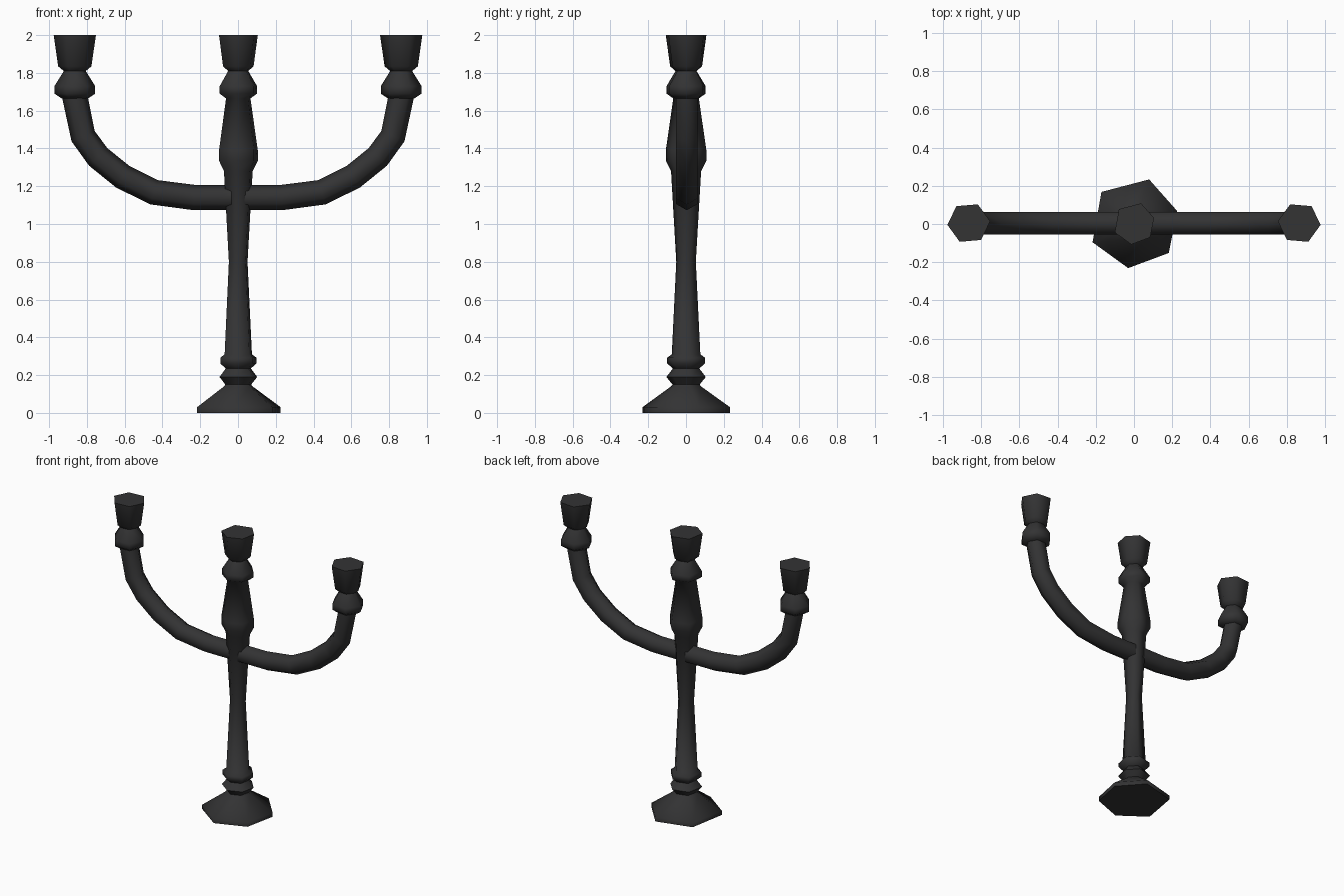
import bpy, bmesh, math
from mathutils import Vector

if "Cube" in bpy.data.objects:
    bpy.data.objects.remove(bpy.data.objects["Cube"])

iron = bpy.data.materials.new("dark iron")
iron.diffuse_color = (0.033, 0.033, 0.034, 1)
iron.use_nodes = True
iron.node_tree.nodes["Principled BSDF"].inputs["Base Color"].default_value = iron.diffuse_color


def skin(name, rings):
    """Loft closed rings of points, cap both ends, shade smooth."""
    bm = bmesh.new()
    loops = [[bm.verts.new(p) for p in r] for r in rings]
    n = len(loops[0])
    for a, b in zip(loops, loops[1:]):
        for i in range(n):
            j = (i + 1) % n
            bm.faces.new((a[i], a[j], b[j], b[i]))
    bm.faces.new(loops[0])
    bm.faces.new(loops[-1])
    bmesh.ops.recalc_face_normals(bm, faces=bm.faces)
    me = bpy.data.meshes.new(name)
    bm.to_mesh(me)
    bm.free()
    me.materials.append(iron)
    ob = bpy.data.objects.new(name, me)
    bpy.context.collection.objects.link(ob)
    bpy.ops.object.select_all(action='DESELECT')
    ob.select_set(True)
    bpy.context.view_layer.objects.active = ob
    bpy.ops.object.shade_smooth_by_angle(angle=math.radians(66))
    return ob


# Slightly uneven hexagon used by the whole stem (unit size)
HEX = [(0.97, 0.29), (0.34, 1.0), (-0.73, 0.72), (-0.93, -0.41), (-0.13, -0.99), (0.78, -0.65)]

# Candle cup profile shared by stem and arms: (radius, height)
CUP = [(0.068, 1.665), (0.104, 1.69), (0.104, 1.73), (0.056, 1.81), (0.085, 1.835), (0.108, 2.0)]

# Central stem with base, rings, bulge and cup
stem = [(0.233, 0), (0.233, 0.03), (0.08, 0.14), (0.072, 0.15), (0.105, 0.19), (0.07, 0.235),
        (0.101, 0.262), (0.101, 0.292), (0.076, 0.31), (0.052, 0.8), (0.08, 1.28),
        (0.108, 1.335), (0.108, 1.39)] + CUP
skin("stem", [[(x * r, y * r, z) for x, y in HEX] for r, z in stem])

# Curved arms and their cups, one for each side
PATH = [(0.035, 1.14), (0.23, 1.14), (0.445, 1.168), (0.61, 1.25), (0.74, 1.355),
        (0.82, 1.465), (0.865, 1.68)]
for side, s in (("left", -1), ("right", 1)):
    pts = [Vector(p) for p in PATH]
    rings = []
    for i, p in enumerate(pts):
        d1 = (p - pts[i - 1]).normalized() if i else Vector((1, 0))
        d2 = (pts[i + 1] - p).normalized() if i + 1 < len(pts) else d1
        t = (d1 + d2).normalized()
        ring = []
        for k in range(6):
            a = k * math.pi / 3
            u, v = 0.067 * math.cos(a), 0.067 * math.sin(a)
            ring.append((s * (p.x - t.y * u), 0.004 + v, p.y + t.x * u))
        rings.append(ring)
    skin(side + "_arm", rings)

    cup = []
    for r, z in CUP:
        angs = [math.radians(60 * k - 5) for k in range(6)]
        cup.append([(s * (0.864 + 1.04 * r * math.cos(a)), 0.005 + 1.0 * r * math.sin(a), z) for a in angs])
    skin(side + "_cup", cup)
